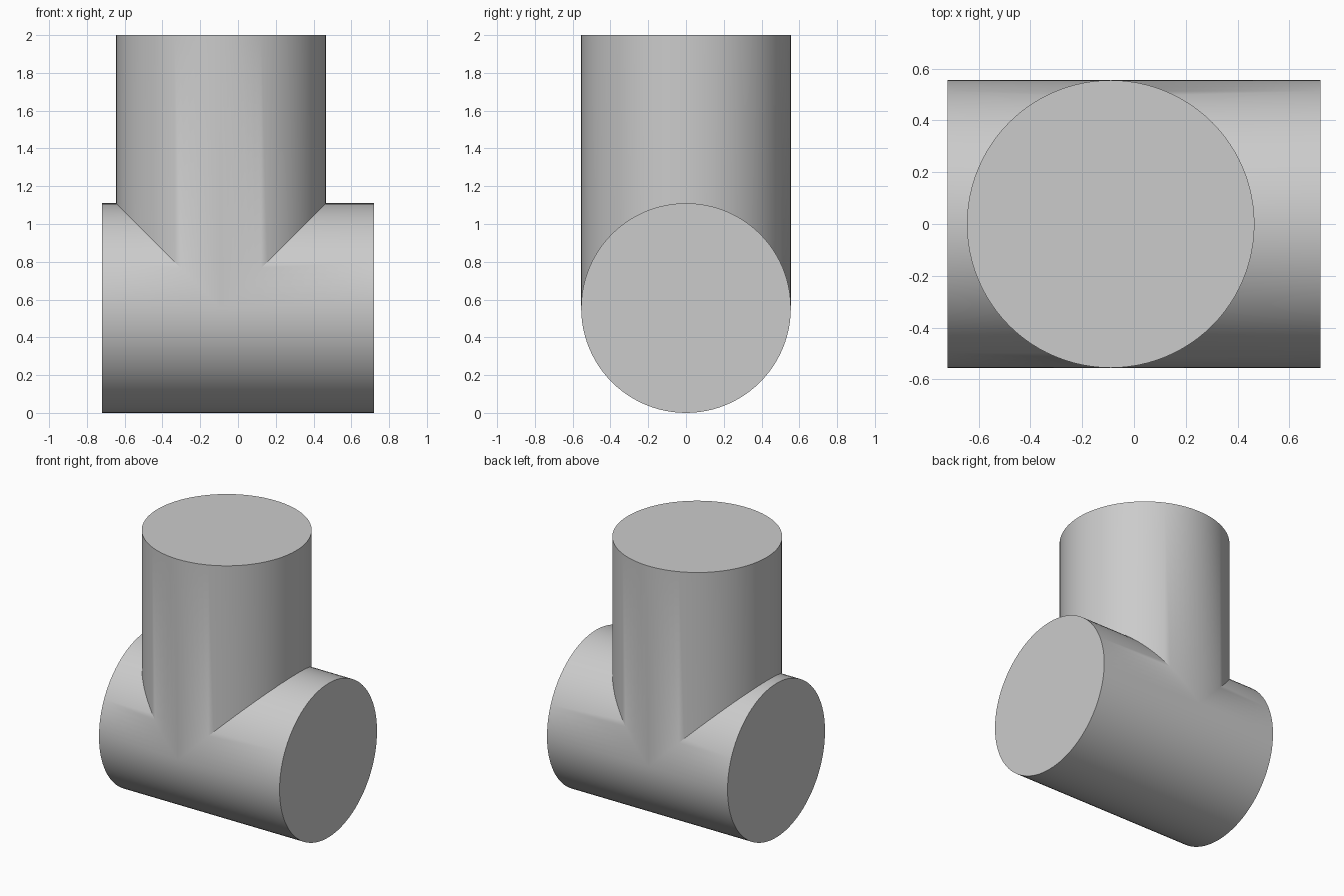
import bpy, bmesh
from math import sin, cos, pi

cube = bpy.data.objects.get("Cube")
if cube:
    bpy.data.objects.remove(cube, do_unlink=True)

R = 0.555            # both pipes share one radius
HALF = 0.72          # half length of the horizontal pipe
BRANCH_X = -0.09     # axis of the upright pipe
TOP = 2.0
SIDES = 96
angles = [2 * pi * i / SIDES for i in range(SIDES)]

grey = bpy.data.materials.new("plain_grey")
grey.use_nodes = True
colour = (0.6, 0.6, 0.6, 1)
grey.diffuse_color = colour
grey.node_tree.nodes["Principled BSDF"].inputs["Base Color"].default_value = colour

bm = bmesh.new()


def tube(end, seam):
    """Capped pipe wall running from a flat end to a mitred seam."""
    a = [bm.verts.new(p) for p in end]
    b = [bm.verts.new(p) for p in seam]
    bm.faces.new(a)
    for i in range(SIDES):
        j = (i + 1) % SIDES
        bm.faces.new((a[i], a[j], b[j], b[i]))


# Horizontal pipe: two arms, mitred above the axis and meeting below it
for side in (-1, 1):
    tube([(side * HALF, R * cos(t), R + R * sin(t)) for t in angles],
         [(BRANCH_X + side * R * max(0, sin(t)), R * cos(t), R + R * sin(t))
          for t in angles])

# Upright branch, mitred to both arms
tube([(BRANCH_X + R * cos(t), R * sin(t), TOP) for t in angles],
     [(BRANCH_X + R * cos(t), R * sin(t), R + R * abs(cos(t))) for t in angles])

# Weld the seams into one closed skin
bmesh.ops.remove_doubles(bm, verts=bm.verts, dist=0.0001)
bmesh.ops.recalc_face_normals(bm, faces=bm.faces)
mesh = bpy.data.meshes.new("pipe_tee")
bm.to_mesh(mesh)
bm.free()
mesh.materials.append(grey)

tee = bpy.data.objects.new("pipe_tee", mesh)
bpy.context.collection.objects.link(tee)
bpy.ops.object.select_all(action="DESELECT")
tee.select_set(True)
bpy.context.view_layer.objects.active = tee
bpy.ops.object.shade_smooth_by_angle(angle=pi / 6)
